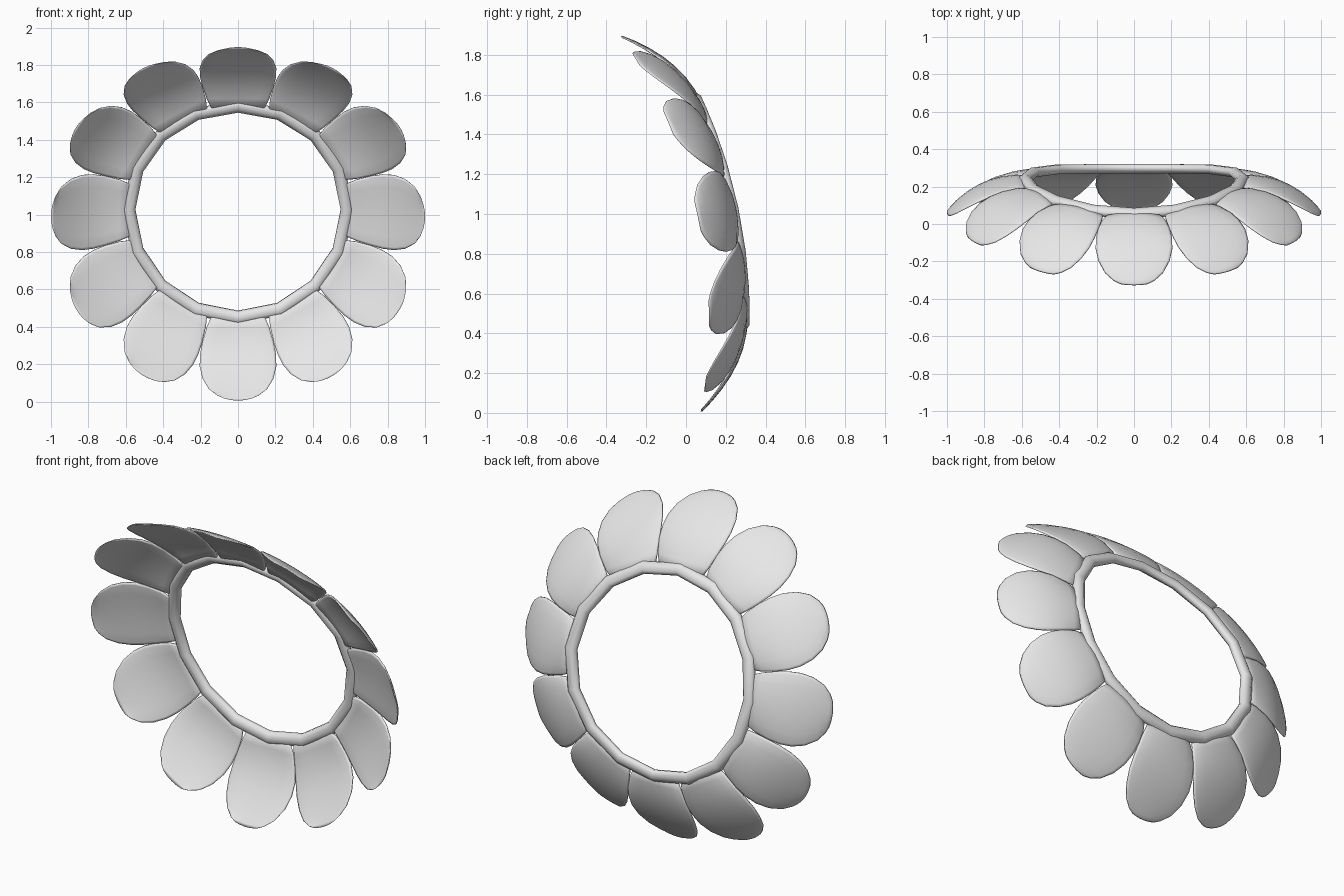
import bpy, bmesh, math

if "Cube" in bpy.data.objects:
    bpy.data.objects.remove(bpy.data.objects["Cube"])

GREY = bpy.data.materials.new("soft grey")
GREY.diffuse_color = (0.8, 0.8, 0.8, 1)
GREY.use_nodes = True
GREY.node_tree.nodes["Principled BSDF"].inputs["Base Color"].default_value = GREY.diffuse_color

LEAN = math.radians(12)
BEND = 0.19
C, S = math.cos(LEAN), math.sin(LEAN)


def place(x, up, fwd):
    """Bend the flat wreath forward at top and bottom, then lean it."""
    fwd += BEND * up * up
    up *= 1 - 0.035 * up * up
    return (x, 0.18 - S * up - C * fwd, 1.015 + C * up - S * fwd)


def loft(name, loops, closed):
    """Skin a row of closed loops, capping the ends if the row is open."""
    bm = bmesh.new()
    rows = [[bm.verts.new(p) for p in loop] for loop in loops]
    n = len(rows[0])
    pairs = list(zip(rows, rows[1:]))
    if closed:
        pairs.append((rows[-1], rows[0]))
    for a, b in pairs:
        for i in range(n):
            j = (i + 1) % n
            bm.faces.new((a[i], a[j], b[j], b[i]))
    if not closed:
        for row in (rows[0], rows[-1]):
            for i in range(n // 2 - 1):
                bm.faces.new((row[i], row[i + 1], row[n - 2 - i], row[n - 1 - i]))
    bmesh.ops.recalc_face_normals(bm, faces=bm.faces)
    me = bpy.data.meshes.new(name)
    bm.to_mesh(me)
    bm.free()
    me.materials.append(GREY)
    for p in me.polygons:
        p.use_smooth = True
    ob = bpy.data.objects.new(name, me)
    bpy.context.collection.objects.link(ob)


# Ring: sixteen-sided hoop with a flattened round section
loops = []
for i in range(16):
    a = math.tau * i / 16
    loop = []
    for j in range(8):
        b = math.tau * (j + 0.5) / 8
        r = 0.583 + 0.037 * math.cos(b)
        loop.append(place(r * math.sin(a), r * math.cos(a),
                          -0.06 + 0.027 * math.sin(b)))
    loops.append(loop)
loft("ring", loops, True)

# Petals: (position along the length, half width)
OUTLINE = [(0, .135), (.17, .167), (.35, .19), (.5, .203), (.64, .205),
           (.78, .19), (.9, .155), (.97, .11), (1, .075)]
ACROSS = [-1, -0.93, -0.65, -0.33, 0, 0.33, 0.65, 0.93, 1]

for k in range(12):
    a = math.tau * k / 12
    loops = []
    for t, w in OUTLINE:
        loop = []
        for side, vs in ((1, ACROSS), (-1, ACROSS[::-1])):
            for v in vs:
                r = 0.56 + 0.44 * t - 0.012 * v * v * t
                s = w * v
                thick = 0.004 + 0.011 * math.sqrt(1 - v * v) * (1 - t ** 8)
                fwd = -0.06 + 0.18 * t ** 2.2 + 0.012 * v * v * (1 - t) + side * thick
                loop.append(place(r * math.sin(a) + s * math.cos(a),
                                  r * math.cos(a) - s * math.sin(a), fwd))
        loops.append(loop)
    loft(f"petal_{k + 1:02d}", loops, False)
